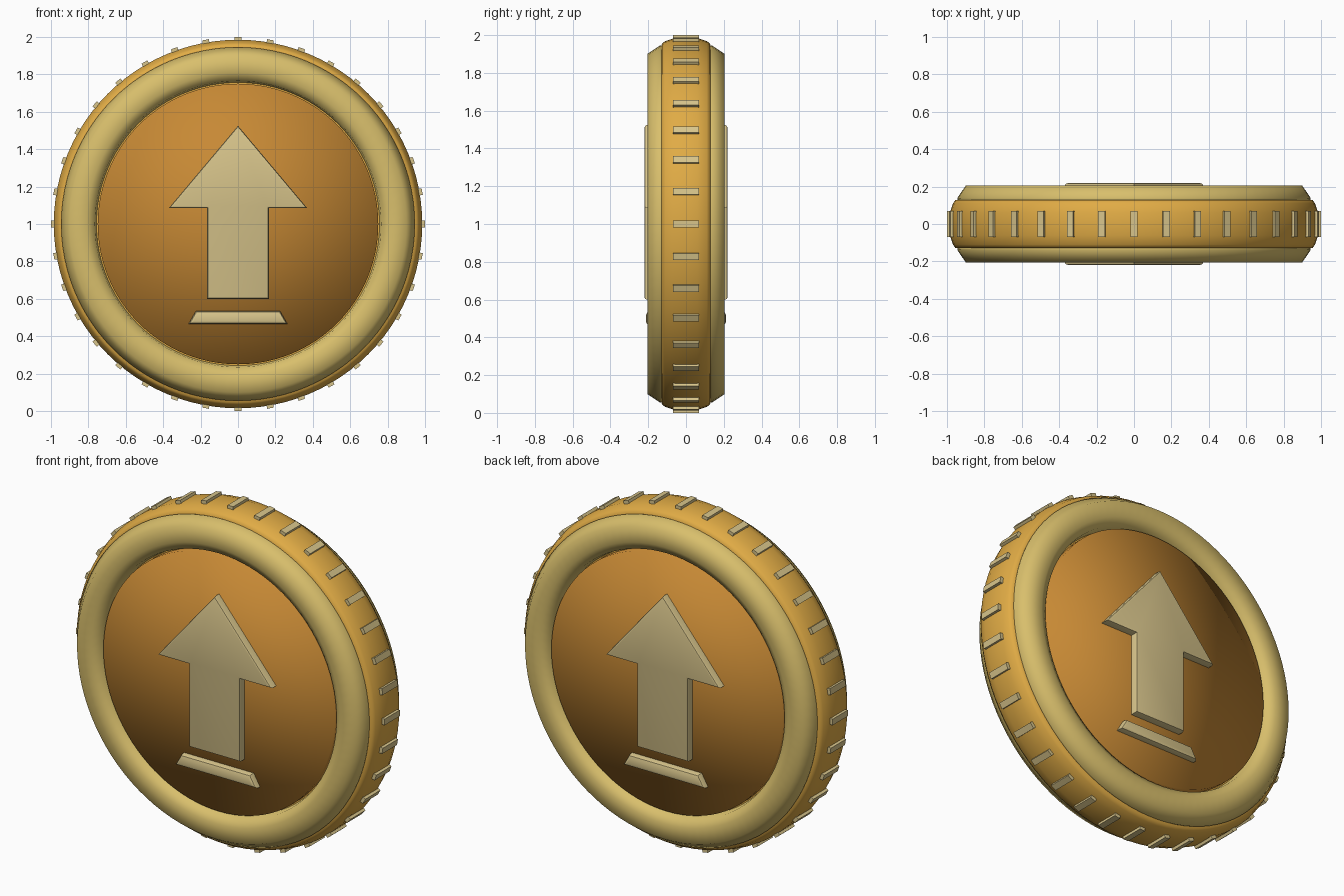
import bpy, bmesh, math
from mathutils import Matrix, Vector

cube = bpy.data.objects.get("Cube")
if cube:
    bpy.data.objects.remove(cube, do_unlink=True)

CENTRE = Vector((0, 0, 1))


def material(name, rgb):
    m = bpy.data.materials.new(name)
    m.use_nodes = True
    m.diffuse_color = (*rgb, 1)
    m.node_tree.nodes["Principled BSDF"].inputs["Base Color"].default_value = (*rgb, 1)
    return m


rim_gold = material("rim gold", (0.75, 0.41, 0.06))
face_bronze = material("face bronze", (0.57, 0.25, 0.035))
ring_gold = material("ring pale gold", (0.69, 0.52, 0.15))
symbol_cream = material("symbol cream gold", (0.69, 0.56, 0.26))


def finish(bm, name, mat, smooth_angle=None):
    bmesh.ops.recalc_face_normals(bm, faces=bm.faces)
    mesh = bpy.data.meshes.new(name)
    bm.to_mesh(mesh)
    bm.free()
    mesh.materials.append(mat)
    obj = bpy.data.objects.new(name, mesh)
    bpy.context.collection.objects.link(obj)
    if smooth_angle:
        bpy.ops.object.select_all(action="DESELECT")
        obj.select_set(True)
        bpy.context.view_layer.objects.active = obj
        bpy.ops.object.shade_smooth_by_angle(angle=math.radians(smooth_angle))
    return obj


def lathe(name, profile, mat, closed=False, steps=96, smooth_angle=80):
    """Turn (radius, y) points around the coin's axis."""
    bm = bmesh.new()
    verts = [bm.verts.new((r, y, 1)) for r, y in profile]
    pairs = list(zip(verts, verts[1:])) + ([(verts[-1], verts[0])] if closed else [])
    edges = [bm.edges.new(p) for p in pairs]
    bmesh.ops.spin(bm, geom=verts + edges, cent=CENTRE, axis=(0, 1, 0),
                   angle=math.tau, steps=steps)
    bmesh.ops.remove_doubles(bm, verts=bm.verts, dist=0.0005)
    return finish(bm, name, mat, smooth_angle)


def plate(name, outline, y0, y1, mat, bevel=0.012):
    """Extrude an (x, z) outline from y0 out to y1 with a rounded outer edge."""
    bm = bmesh.new()
    face = bm.faces.new([bm.verts.new((x, y0, z)) for x, z in outline])
    out = bmesh.ops.extrude_face_region(bm, geom=[face])["geom"]
    top = [v for v in out if isinstance(v, bmesh.types.BMVert)]
    bmesh.ops.translate(bm, verts=top, vec=(0, y1 - y0, 0))
    rim = [e for e in bm.edges if all(v in top for v in e.verts)]
    bmesh.ops.bevel(bm, geom=rim, offset=bevel, segments=2, profile=0.5, affect="EDGES")
    return finish(bm, name, mat, 35)


# Coin body with a rounded edge
half = [(0.93, 0.13), (0.955, 0.128), (0.968, 0.11), (0.985, 0.06)]
lathe("coin_edge", [(0.7, 0.13)] + half + [(r, -y) for r, y in reversed(half)]
      + [(0.7, -0.13)], rim_gold, closed=True, smooth_angle=60)

# Ridges around the edge
bm = bmesh.new()
for i in range(36):
    turn = Matrix.Rotation(math.radians(10 * i), 4, "Y")
    bmesh.ops.create_cube(bm, size=1, matrix=Matrix.Translation(CENTRE) @ turn
                          @ Matrix.Translation((0.98, 0, 0))
                          @ Matrix.Diagonal((0.04, 0.14, 0.036, 1)))
finish(bm, "edge_ridges", symbol_cream)

# Raised border, recessed face and symbol on each side
ring = [(0.94, 0.12), (0.945, 0.138), (0.9, 0.205), (0.81, 0.205), (0.765, 0.18), (0.755, 0.12)]
arrow_half = [(0.165, 0.6), (0.165, 1.085), (0.37, 1.085)]
arrow = [(0, 1.525)] + [(-x, z) for x, z in reversed(arrow_half)] + arrow_half
bar = [(-0.265, 0.465), (0.265, 0.465), (0.225, 0.535), (-0.225, 0.535)]
for side, s in (("front", -1), ("back", 1)):
    lathe(side + "_border", [(r, s * y) for r, y in ring], ring_gold, closed=True)
    lathe(side + "_face", [(0, s * 0.175), (0.75, s * 0.175), (0.75, s * 0.1), (0, s * 0.1)],
          face_bronze, smooth_angle=120)
    plate(side + "_arrow", arrow, s * 0.16, s * 0.22, symbol_cream)
    plate(side + "_bar", bar, s * 0.16, s * 0.212, symbol_cream, 0.018)
